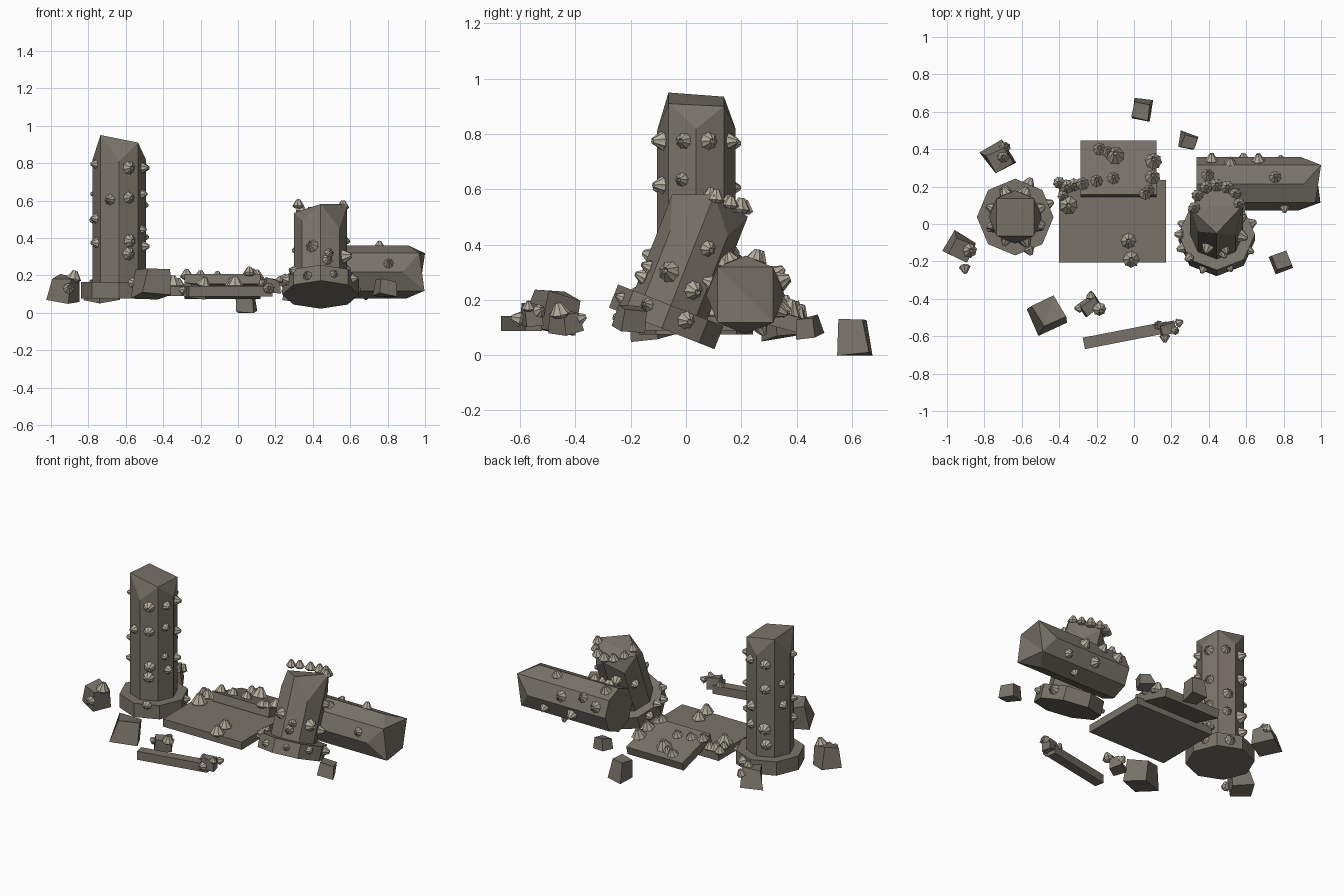
import bpy, bmesh, random
from math import radians, sin, cos, pi
from mathutils import Matrix, Vector, Euler

if "Cube" in bpy.data.objects:
    bpy.data.objects.remove(bpy.data.objects["Cube"])

random.seed(4)


def material(name, rgb):
    m = bpy.data.materials.new(name)
    m.diffuse_color = (*rgb, 1)
    m.use_nodes = True
    m.node_tree.nodes["Principled BSDF"].inputs["Base Color"].default_value = m.diffuse_color
    return m


STONE = material("stone", (0.19, 0.17, 0.14))
SHELL = material("shell", (0.46, 0.42, 0.34))


def finish(bm, name, mat=STONE):
    bmesh.ops.recalc_face_normals(bm, faces=bm.faces)
    me = bpy.data.meshes.new(name)
    bm.to_mesh(me)
    bm.free()
    me.materials.append(mat)
    ob = bpy.data.objects.new(name, me)
    bpy.context.collection.objects.link(ob)
    return ob


def ring(bm, r, heights, M):
    n = len(heights)
    return [bm.verts.new(M @ Vector((r * cos(2 * pi * i / n), r * sin(2 * pi * i / n), h)))
            for i, h in enumerate(heights)]


def bridge(bm, a, b):
    n = len(a)
    for i in range(n):
        bm.faces.new((a[i], a[(i + 1) % n], b[(i + 1) % n], b[i]))


# octagonal plinth
def plinth(name, M):
    bm = bmesh.new()
    a, b = ring(bm, .205, [0] * 8, M), ring(bm, .205, [.09] * 8, M)
    bridge(bm, a, b)
    bm.faces.new(a)
    bm.faces.new(b)
    finish(bm, name)


# octagonal shaft with a broken, zigzag end; peaks = parity of the high corners
def shaft(name, M, bottom, tops, peaks):
    bm = bmesh.new()
    a, b = ring(bm, .142, [bottom] * 8, M), ring(bm, .142, tops, M)
    bridge(bm, a, b)
    bm.faces.new(a)
    hi = [b[i] for i in range(peaks, 8, 2)]
    for k in range(4):
        i = peaks + 2 * k
        bm.faces.new((b[i], b[(i + 1) % 8], b[(i + 2) % 8]))
    bm.faces.new((hi[0], hi[1], hi[2]))
    bm.faces.new((hi[0], hi[2], hi[3]))
    finish(bm, name)


def block(name, loc, size, rot=(0, 0, 0), taper=1.0, jitter=0.0):
    bm = bmesh.new()
    bmesh.ops.create_cube(bm, size=1)
    M = Matrix.Translation(loc) @ Euler([radians(a) for a in rot]).to_matrix().to_4x4()
    for v in bm.verts:
        if v.co.z > 0:
            v.co.xy *= taper
        v.co += Vector([random.uniform(-jitter, jitter) for _ in range(3)])
        v.co = M @ Vector([c * s for c, s in zip(v.co, size)])
    if jitter:
        bmesh.ops.triangulate(bm, faces=[f for f in bm.faces if f.normal.z > .5])
    finish(bm, name)


# fluted barnacle cone with a small crater
shells = bmesh.new()


def barnacle(pos, normal, r):
    q = Vector(normal).normalized().to_track_quat('Z', 'Y').to_matrix().to_4x4()
    M = Matrix.Translation(pos) @ q @ Matrix.Rotation(random.uniform(0, 1), 4, 'Z') @ Matrix.Scale(r, 4)
    loops = []
    for rad, z, flute in ((.6, -.35, 0), (1, 0, .14), (.3, 1.1, .04), (.12, .85, 0)):
        loops.append([shells.verts.new(M @ Vector((
            (rad - flute * (i % 2)) * cos(pi * i / 8), (rad - flute * (i % 2)) * sin(pi * i / 8), z)))
            for i in range(16)])
    for a, b in zip(loops, loops[1:]):
        bridge(shells, a, b)
    shells.faces.new(loops[0])
    shells.faces.new(loops[-1])


def on_shaft(M, spots, rad=.133):
    for ang, h, r in spots:
        d = Vector((cos(radians(ang)), sin(radians(ang)), 0))
        barnacle(M @ (d * rad + Vector((0, 0, h))), M.to_3x3() @ d, r)


# standing column
C1 = Matrix.Translation((-.635, .037, .075))
plinth("standing_base", C1)
shaft("standing_column", C1, .09, [.745, .825, .745, .86, .745, .875, .735, .835], 1)
on_shaft(C1, [(293, .70, .036), (293, .54, .033), (295, .31, .036), (292, .24, .036), (337, .56, .026),
              (340, .70, .03), (335, .37, .024), (345, .28, .03), (20, .70, .033), (22, .50, .03), (20, .33, .03),
              (65, .70, .03), (70, .40, .034), (68, .28, .03), (112, .69, .034), (112, .53, .034), (110, .27, .04),
              (115, .17, .036), (158, .56, .028), (160, .42, .03), (200, .72, .026), (202, .43, .028),
              (205, .30, .03), (248, .53, .03)])
on_shaft(C1, [(293, .085, .03), (22, .06, .03), (68, .05, .035)], .188)

# leaning column
C2 = Matrix.Translation((.442, -.088, .097)) @ Matrix.Rotation(radians(-21.5), 4, 'X')
plinth("leaning_base", C2)
shaft("leaning_column", C2, .09, [.52, .40, .49, .40, .47, .385, .465, .34], 0)
on_shaft(C2, [(250, .23, .036), (285, .15, .03), (290, .19, .026), (338, .20, .04), (25, .17, .036),
              (65, .30, .036), (90, .25, .036), (112, .35, .036), (155, .28, .03), (22, .33, .03)])
on_shaft(C2, [(248, .04, .026), (292, .05, .022), (335, .06, .026), (200, .06, .032), (158, .05, .03),
              (22, .06, .034), (180, .09, .032), (222, .085, .03)], .19)
# ring of shells around the lost tip
for ang in (5, 35, 62, 90, 118, 150, 185):
    a = radians(ang)
    barnacle(C2 @ Vector((.12 * cos(a), .12 * sin(a), .505)), (0, .1, 1), random.uniform(.03, .042))

# fallen column
C3 = Matrix.Translation((.335, .215, .218)) @ Matrix.Rotation(radians(90), 4, 'Y')
shaft("fallen_column", C3, 0, [.565, .635, .56, .665, .575, .635, .545, .662], 1)
on_shaft(C3, [(205, .10, .042), (160, .06, .035), (125, .18, .034), (202, .21, .03), (165, .42, .034),
              (250, .47, .028), (112, .33, .036), (70, .25, .036), (65, .45, .03), (110, .08, .036),
              (25, .35, .026)])

# paving slabs and beam
block("lower_slab", (-.115, .015, .115), (.57, .44, .05))
block("upper_slab", (-.083, .295, .14), (.405, .30, .055), (-16, 0, 0))
block("beam", (-.045, -.595, .115), (.455, .062, .055), (0, 0, 11))
for x, y, r in ((-.03, -.09, .042), (-.015, -.19, .045), (-.35, .10, .05), (-.36, .20, .04),
                (-.40, .22, .034), (-.32, .21, .036), (-.38, .15, .03)):
    barnacle((x, y, .145), (0, 0, 1), r)
for x, y, r in ((-.185, .40, .035), (-.10, .365, .05), (.105, .335, .046), (-.20, .23, .034), (-.11, .245, .034),
                (.06, .16, .034), (.10, .25, .042), (-.275, .215, .036), (-.14, .385, .032), (.08, .18, .03)):
    barnacle((x, y, .17 - (y - .295) * .287), (0, .28, .96), r)

# rubble
for i, (loc, size, rot) in enumerate((
        ((-.72, .345, .125), (.14, .14, .11), (8, -6, 30)),
        ((-.925, -.13, .125), (.13, .13, .13), (8, -6, 60)),
        ((-.46, -.48, .155), (.16, .15, .14), (-10, 8, 25)),
        ((-.235, -.44, .12), (.11, .075, .07), (10, 5, 35)),
        ((.04, .61, .065), (.105, .11, .12), (4, -4, -8)),
        ((.29, .44, .10), (.09, .08, .07), (6, 8, -15)),
        ((.785, -.20, .13), (.10, .10, .08), (-5, 8, 20)),
        ((.18, -.56, .145), (.09, .07, .07), (5, 10, 15)))):
    block("rubble_%d" % (i + 1), loc, size, rot, .8, .07)
for p, n, r in (((-.69, .41, .15), (.2, .4, 1), .032), ((-.70, .36, .18), (0, 0, 1), .034),
                ((-.88, -.14, .18), (.2, 0, 1), .042), ((-.905, -.23, .13), (.1, -1, .3), .032),
                ((-.185, -.455, .15), (.2, -.2, 1), .038), ((-.23, -.39, .13), (0, 1, .4), .028),
                ((-.29, -.45, .12), (-1, 0, .3), .026),
                ((.235, -.53, .16), (1, .4, .3), .026), ((.165, -.60, .13), (0, -1, .2), .03),
                ((.13, -.54, .15), (-.3, .4, 1), .026), ((.22, -.57, .17), (.3, 0, 1), .024)):
    barnacle(p, n, r)

finish(shells, "barnacles", SHELL)
